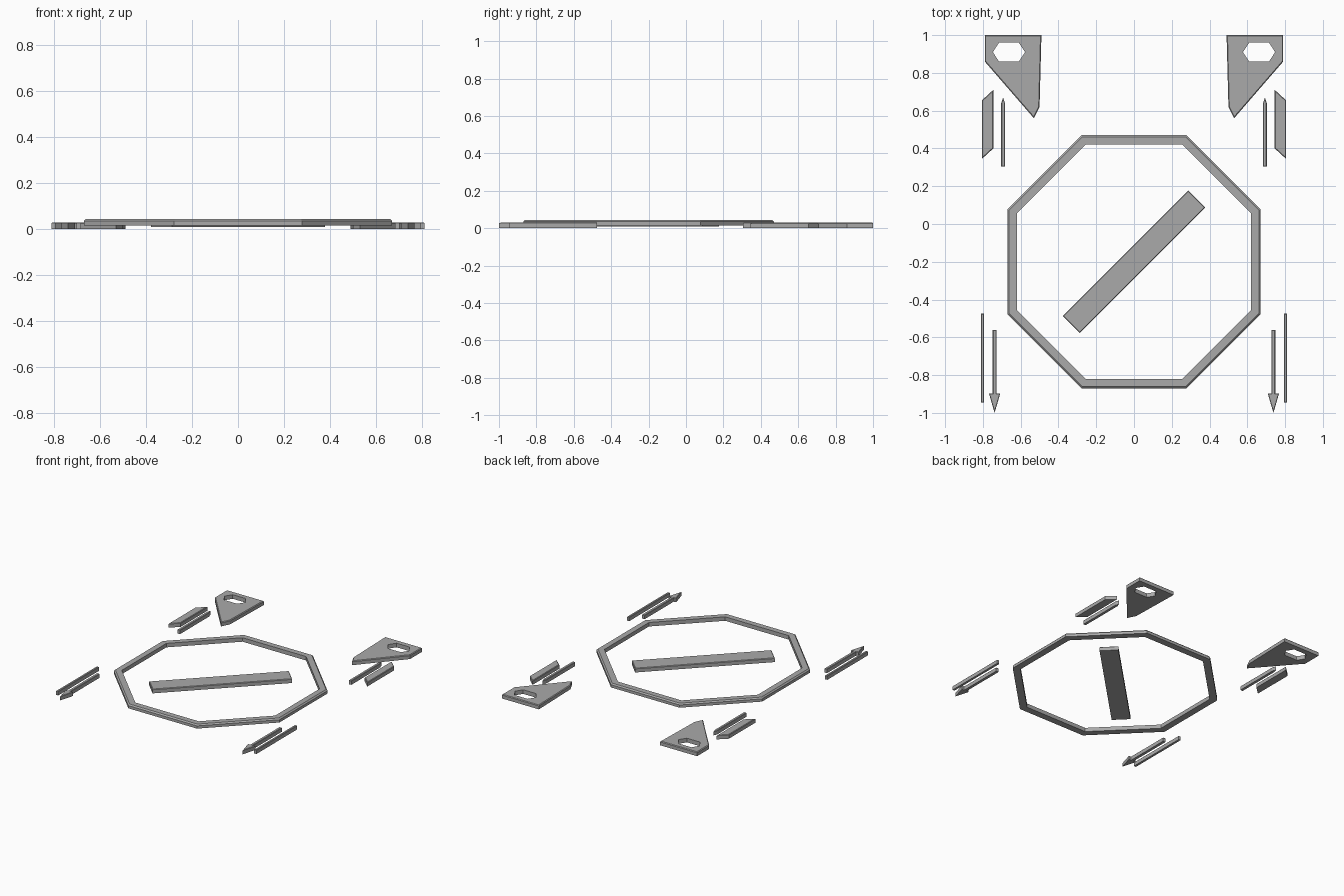
import bpy, bmesh, math
from mathutils import Vector

if "Cube" in bpy.data.objects:
    bpy.data.objects.remove(bpy.data.objects["Cube"])

grey = bpy.data.materials.new("plain_grey")
grey.use_nodes = True
GREY = (0.4, 0.4, 0.4, 1)
grey.diffuse_color = GREY
grey.node_tree.nodes["Principled BSDF"].inputs["Base Color"].default_value = GREY


def inset(points, dist):
    """Move every edge of a counter-clockwise outline inwards by dist."""
    result = []
    for i, p in enumerate(points):
        p = Vector(p)
        a = (p - Vector(points[i - 1])).normalized()
        b = (Vector(points[(i + 1) % len(points)]) - p).normalized()
        na, nb = Vector((-a.y, a.x)), Vector((-b.y, b.x))
        result.append(p + (na + nb) * dist / (1 + na.dot(nb)))
    return result


def ccw(points):
    area = sum(points[i - 1][0] * p[1] - p[0] * points[i - 1][1] for i, p in enumerate(points))
    return points if area > 0 else points[::-1]


def slab(name, outline, low, high, chamfer=0.0, hole=None, hole_chamfer=0.0):
    """Flat plate with a chamfered upper rim and an optional hole."""
    bm = bmesh.new()
    bottom, top = [], []

    def wall(points, bevel, direction):
        levels = [(points, low), (points, high - bevel)]
        if bevel:
            levels.append((inset(points, bevel * direction), high))
        loops = [[bm.verts.new((p[0], p[1], z)) for p in pts] for pts, z in levels]
        for lower, upper in zip(loops, loops[1:]):
            for i in range(len(lower)):
                bm.faces.new((lower[i - 1], lower[i], upper[i], upper[i - 1]))
        bottom.append(loops[0])
        top.append(loops[-1])

    wall(ccw(outline), chamfer, 1)
    if hole:
        wall(ccw(hole), hole_chamfer, -1)
    for cap in (bottom, top):
        if hole:
            edges = [bm.edges.get((l[i - 1], l[i])) for l in cap for i in range(len(l))]
            bmesh.ops.triangle_fill(bm, edges=edges, use_beauty=True)
        else:
            bm.faces.new(cap[0])
    bmesh.ops.recalc_face_normals(bm, faces=bm.faces)
    mesh = bpy.data.meshes.new(name)
    bm.to_mesh(mesh)
    bm.free()
    mesh.materials.append(grey)
    obj = bpy.data.objects.new(name, mesh)
    bpy.context.collection.objects.link(obj)


def pair(name, outline, low, high, chamfer=0.0, hole=None):
    """The same slab on the left (+x) and mirrored on the right."""
    for side, s in (("left", 1), ("right", -1)):
        flip = lambda pts: [(s * x, y) for x, y in pts]
        slab(f"{side}_{name}", flip(outline), low, high, chamfer, flip(hole) if hole else None)


def octagon(half, cy):
    r = half / math.cos(math.pi / 8)
    angles = [math.pi / 8 + i * math.pi / 4 for i in range(8)]
    return [(r * math.cos(a), cy + r * math.sin(a)) for a in angles]


CENTRE_Y = -0.2
THICK = 0.03

# Octagonal frame
slab("octagon_frame", octagon(0.67, CENTRE_Y), 0.015, 0.044, 0.009,
     octagon(0.62, CENTRE_Y))

# Diagonal bar through the middle of the frame
along = Vector((1, 1)).normalized() * 0.47
across = Vector((-1, 1)).normalized() * 0.064
middle = Vector((0, CENTRE_Y))
slab("diagonal_bar", [middle + along * u + across * v
                      for u, v in ((-1, -1), (1, -1), (1, 1), (-1, 1))],
     0.01, 0.04, 0.004)

# Rear corner plates with a six-sided opening
pair("corner_plate",
     [(0.49, 1), (0.79, 1), (0.79, 0.86), (0.53, 0.56), (0.5, 0.62)],
     0, THICK, 0.005,
     [(0.577, 0.91), (0.61, 0.96), (0.715, 0.96), (0.747, 0.91), (0.715, 0.86), (0.61, 0.86)])

# Slanted side strips and pointed pins
pair("slanted_strip", [(0.745, 0.71), (0.805, 0.655), (0.805, 0.345), (0.745, 0.4)],
     0, THICK, 0.004)
pair("pointed_pin", [(0.683, 0.305), (0.703, 0.305), (0.703, 0.64), (0.693, 0.67), (0.683, 0.64)],
     0, THICK, 0.003)

# Front side strips and arrows
pair("straight_strip", [(0.793, -0.945), (0.81, -0.945), (0.81, -0.475), (0.793, -0.475)],
     0, THICK, 0.003)
pair("arrow",
     [(0.727, -0.56), (0.727, -0.897), (0.708, -0.897), (0.738, -1),
      (0.768, -0.897), (0.748, -0.897), (0.748, -0.56)],
     0, THICK, 0.003)
